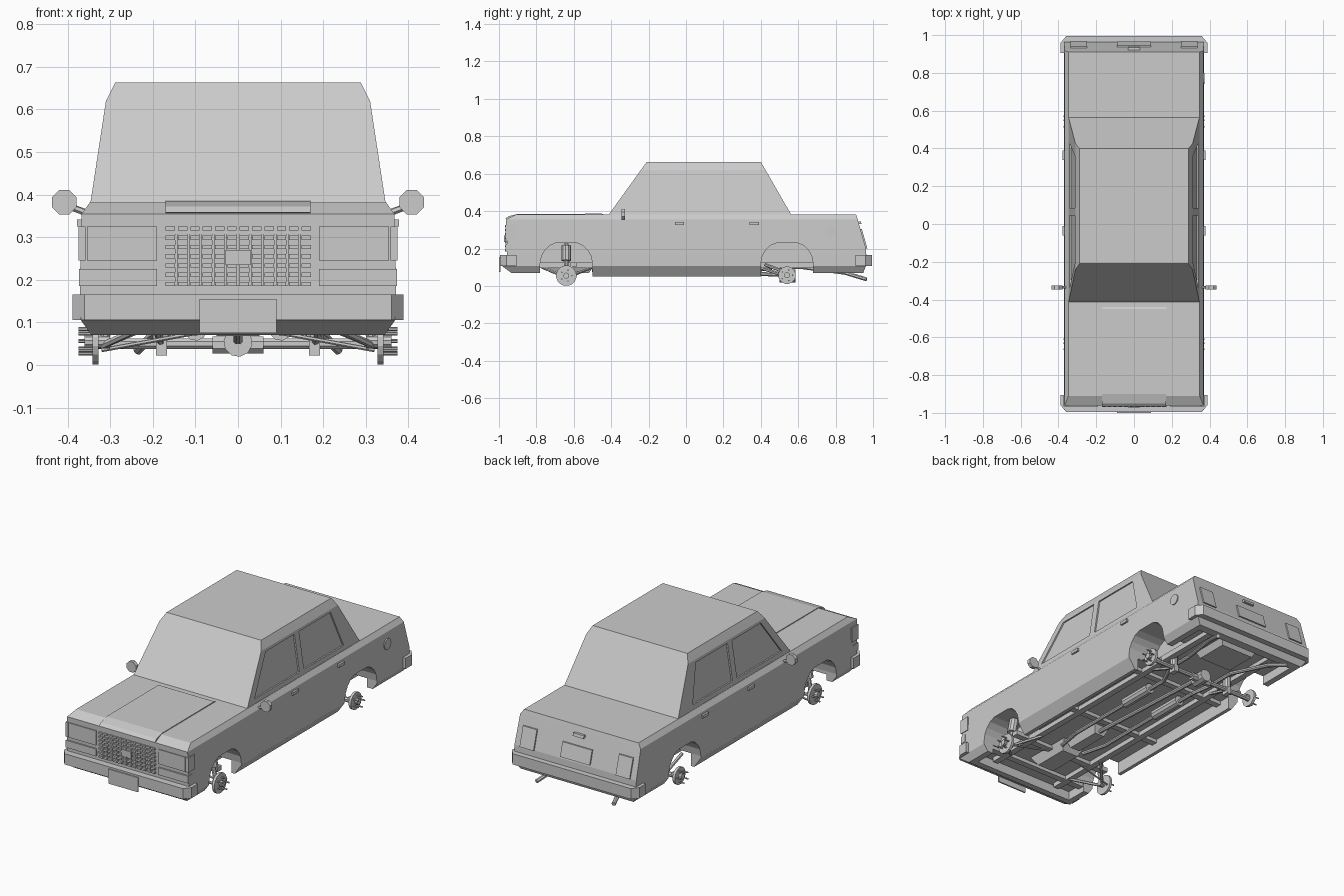
import bpy, bmesh, math
from mathutils import Vector

if "Cube" in bpy.data.objects:
    bpy.data.objects.remove(bpy.data.objects["Cube"], do_unlink=True)

grey = bpy.data.materials.new("plain grey")
grey.use_nodes = True
GREY = (0.6, 0.6, 0.6, 1)
grey.diffuse_color = GREY
grey.node_tree.nodes["Principled BSDF"].inputs["Base Color"].default_value = GREY


def finish(name, bm):
    bmesh.ops.recalc_face_normals(bm, faces=bm.faces[:])
    mesh = bpy.data.meshes.new(name)
    bm.to_mesh(mesh)
    bm.free()
    mesh.materials.append(grey)
    obj = bpy.data.objects.new(name, mesh)
    bpy.context.collection.objects.link(obj)
    return obj


def loft(bm, rings):
    """Skin a stack of equal rings and cap both ends."""
    rows = [[bm.verts.new(p) for p in ring] for ring in rings]
    n = len(rows[0])
    for a, b in zip(rows, rows[1:]):
        for i in range(n):
            j = (i + 1) % n
            bm.faces.new((a[i], a[j], b[j], b[i]))
    bm.faces.new(rows[0])
    bm.faces.new(rows[-1])


def shell(name, levels):
    """Stack rectangles given as height, half width, front y, back y."""
    bm = bmesh.new()
    loft(bm, [[(-w, f, z), (w, f, z), (w, b, z), (-w, b, z)] for z, w, f, b in levels])
    return finish(name, bm)


def boxes(name, specs):
    bm = bmesh.new()
    for x0, x1, y0, y1, z0, z1 in specs:
        loft(bm, [[(x0, y0, z), (x1, y0, z), (x1, y1, z), (x0, y1, z)] for z in (z0, z1)])
    return finish(name, bm)


def prism_x(name, poly, x0, x1):
    bm = bmesh.new()
    loft(bm, [[(x, y, z) for y, z in poly] for x in (x0, x1)])
    return finish(name, bm)


def prism_z(name, poly, z0, z1):
    bm = bmesh.new()
    loft(bm, [[(x, y, z) for x, y in poly] for z in (z0, z1)])
    return finish(name, bm)


def tubes(name, paths, radius, sides=8):
    """Straight round bars along each path of points."""
    bm = bmesh.new()
    for path in paths:
        for a, b in zip(path, path[1:]):
            a, b = Vector(a), Vector(b)
            d = (b - a).normalized()
            u = d.orthogonal().normalized()
            v = d.cross(u)
            ring = [(u * math.cos(t) + v * math.sin(t)) * radius
                    for t in (math.tau * (i + 0.5) / sides for i in range(sides))]
            loft(bm, [[a + r for r in ring], [b + r for r in ring]])
    return finish(name, bm)


def cut(target, cutter):
    mod = target.modifiers.new("cut", "BOOLEAN")
    mod.operation = "DIFFERENCE"
    mod.solver = "EXACT"
    mod.object = cutter
    bpy.context.view_layer.objects.active = target
    bpy.ops.object.modifier_apply(modifier=mod.name)
    bpy.data.objects.remove(cutter, do_unlink=True)


FRONT, REAR = -0.64, 0.54
SIDES = ((1, "left"), (-1, "right"))

# Lower body, hollow below, with wheel arches
body = shell("body", [(0.05, 0.33, -0.907, 0.94), (0.107, 0.37, -0.985, 0.962),
                      (0.165, 0.371, -0.957, 0.964), (0.2, 0.371, -0.957, 0.962),
                      (0.355, 0.367, -0.962, 0.918), (0.381, 0.348, -0.91, 0.91)])
cut(body, boxes("cavity", [(-0.31, 0.31, -0.9, 0.9, -0.1, 0.12)]))
cut(body, boxes("front_trim", [(-0.5, 0.5, -1.1, -0.6, -0.1, 0.07)]))
cut(body, boxes("rear_trim", [(-0.5, 0.5, 0.6, 1.1, -0.1, 0.07)]))
half_arch = [(0.14, -0.05), (0.14, 0.12), (0.132, 0.16), (0.115, 0.19), (0.09, 0.215), (0.055, 0.23)]
arch = half_arch + [(-y, z) for y, z in reversed(half_arch)]
for s, side in SIDES:
    for centre in (FRONT, REAR):
        cut(body, prism_x("arch_cutter", [(centre + y, z) for y, z in arch], s * 0.2, s * 0.5))

# Cabin with recessed side windows
cabin = shell("cabin", [(0.37, 0.348, -0.421, 0.569), (0.62, 0.31, -0.241, 0.425),
                        (0.663, 0.288, -0.21, 0.4)])
windows = ([(-0.345, 0.405), (-0.205, 0.605), (0.045, 0.605), (0.045, 0.405)],
           [(0.085, 0.405), (0.085, 0.605), (0.36, 0.605), (0.43, 0.405)])
for s, side in SIDES:
    for poly in windows:
        bm = bmesh.new()
        loft(bm, [[(s * (0.348 - (z - 0.37) * 0.152 + d), y, z) for y, z in poly]
                  for d in (-0.008, 0.05)])
        cut(cabin, finish("window_cutter", bm))

# Raised bonnet centre
prism_x("bonnet_bulge", [(-0.966, 0.358), (-0.95, 0.372), (-0.9, 0.385), (-0.45, 0.386),
                         (-0.42, 0.37), (-0.9, 0.35)], -0.17, 0.17)

# Bumpers and number plates
half = [(0.388, 0.905), (0.388, 0.96), (0.36, 0.994)]
outline = half + [(-x, y) for x, y in reversed(half)]
prism_z("front_bumper", [(x, -y) for x, y in outline], 0.106, 0.165)
prism_z("rear_bumper", outline, 0.106, 0.165)
boxes("front_plate", [(-0.09, 0.09, -1.0, -0.992, 0.075, 0.155)])

# Grille of short bars over thin uprights, with a badge block
bars = []
for row in range(7):
    z = 0.185 + row * 0.0217
    for col in range(12):
        x = -0.17 + col * 0.029
        bars.append((x, x + 0.022, -0.969, -0.95, z, z + 0.01))
boxes("grille_bars", bars)
boxes("grille_uprights", [(x - 0.003, x + 0.003, -0.964, -0.95, 0.187, 0.324)
                          for x in [-0.145 + i * 0.029 for i in range(11)]])
boxes("grille_badge", [(-0.029, 0.029, -0.973, -0.95, 0.235, 0.27)])


def rear_plate(name, x0, x1, z0, z1, depth=0.008):
    """Plate lying on the sloping tail."""
    face = [(0.962 - (z - 0.2) * 0.284, z) for z in (z0, z1)]
    prism_x(name, [(y - 0.01, z) for y, z in face]
            + [(y + depth, z) for y, z in reversed(face)], x0, x1)


rear_plate("rear_number_plate", -0.09, 0.09, 0.21, 0.285)
rear_plate("boot_handle", -0.033, 0.033, 0.33, 0.345, 0.014)

for s, side in SIDES:
    def mirrored(name, x0, x1, *rest):
        boxes(side + "_" + name, [(s * x0, s * x1, *rest)])

    # Lamps
    mirrored("headlight", 0.19, 0.355, -0.966, -0.95, 0.245, 0.325)
    mirrored("indicator", 0.19, 0.373, -0.966, -0.93, 0.185, 0.225)
    mirrored("corner_lamp", 0.358, 0.374, -0.966, -0.91, 0.245, 0.325)
    rear_plate(side + "_tail_lamp", s * 0.25, s * 0.335, 0.2, 0.305)

    # Door handles
    for label, y in (("front", -0.035), ("rear", 0.365)):
        mirrored(label + "_door_handle", 0.36, 0.378, y - 0.025, y + 0.025, 0.325, 0.341)

    # Door mirror
    tubes(side + "_mirror", [[(s * 0.408, -0.346, 0.382), (s * 0.408, -0.326, 0.382)]], 0.031)
    tubes(side + "_mirror_arm", [[(s * 0.35, -0.335, 0.355), (s * 0.39, -0.335, 0.37)]], 0.008, 6)

    # Hubs with wheel studs
    for label, y, z, r in (("front", FRONT, 0.055, 0.055), ("rear", REAR, 0.057, 0.047)):
        tubes(f"{side}_{label}_hub", [[(s * 0.328, y, z), (s * 0.342, y, z)]], r, 16)
        tubes(f"{side}_{label}_hub_cap", [[(s * 0.3, y, z), (s * 0.36, y, z)]], 0.016, 10)
        studs = []
        for i in range(5):
            t = math.tau * i / 5
            sy, sz = y + 0.03 * math.cos(t), z + 0.03 * math.sin(t)
            studs.append([(s * 0.34, sy, sz), (s * 0.374, sy, sz)])
        tubes(f"{side}_{label}_studs", studs, 0.004, 6)

    # Front suspension: wishbone, strut, spring and steering link
    hub = (s * 0.32, FRONT, 0.045)
    tubes(side + "_wishbone", [[(s * 0.2, -0.77, 0.1), hub], [(s * 0.2, -0.51, 0.095), hub]], 0.008, 6)
    tubes(side + "_strut", [[(s * 0.315, FRONT, 0.05), (s * 0.28, FRONT, 0.225)]], 0.012)
    tubes(side + "_front_spring", [[(s * 0.298, FRONT, 0.135), (s * 0.282, FRONT, 0.215)]], 0.026, 10)
    tubes(side + "_steering_link", [[(s * 0.1, -0.58, 0.075), (s * 0.32, -0.6, 0.035)]], 0.005, 6)

    # Rear suspension: trailing arm, spring and axle mount
    tubes(side + "_trailing_arm", [[(s * 0.2, 0.36, 0.11), (s * 0.18, REAR, 0.05)],
                                   [(s * 0.27, 0.42, 0.115), (s * 0.27, REAR, 0.07)]], 0.009, 6)
    tubes(side + "_rear_spring", [[(s * 0.18, REAR, 0.06), (s * 0.18, REAR, 0.125)]], 0.022, 10)
    mirrored("axle_mount", 0.167, 0.193, 0.52, 0.56, 0.022, 0.06)

    # Chassis rail and exhaust
    mirrored("chassis_rail", 0.19, 0.225, -0.88, 0.88, 0.095, 0.125)
    tubes(side + "_exhaust", [[(s * 0.07, -0.5, 0.085), (s * 0.1, -0.35, 0.08), (s * 0.1, 0.36, 0.08),
                               (s * 0.14, 0.46, 0.1), (s * 0.14, 0.62, 0.1),
                               (s * 0.2, 0.85, 0.07), (s * 0.235, 0.965, 0.035)]], 0.011)
    tubes(side + "_silencer", [[(s * 0.1, 0.05, 0.085), (s * 0.1, 0.25, 0.085)]], 0.028, 10)

# Fuel cap on one side only
tubes("fuel_cap", [[(0.36, 0.77, 0.29), (0.374, 0.77, 0.29)]], 0.03, 12)

# Rear axle, differential and drive shaft
tubes("rear_axle", [[(-0.33, REAR, 0.05), (0.33, REAR, 0.05)]], 0.013)
tubes("axle_cones", [[(-0.06, REAR, 0.047), (0.06, REAR, 0.047)]], 0.021)
tubes("differential", [[(0, 0.5, 0.053), (0, 0.585, 0.053)]], 0.034, 10)
tubes("drive_shaft", [[(0, -0.3, 0.095), (0, 0.5, 0.06)]], 0.012)

# Engine sump, gearbox, tank and cross members
shell("engine_sump", [(0.068, 0.05, -0.72, -0.52), (0.125, 0.075, -0.76, -0.48)])
shell("gearbox", [(0.075, 0.03, -0.48, -0.28), (0.125, 0.05, -0.5, -0.26)])
shell("fuel_tank", [(0.085, 0.1, 0.66, 0.84), (0.125, 0.12, 0.64, 0.86)])
boxes("cross_members", [(-0.31, 0.31, y, y + 0.035, 0.1, 0.125) for y in (-0.82, -0.62, -0.22, 0.3)])
